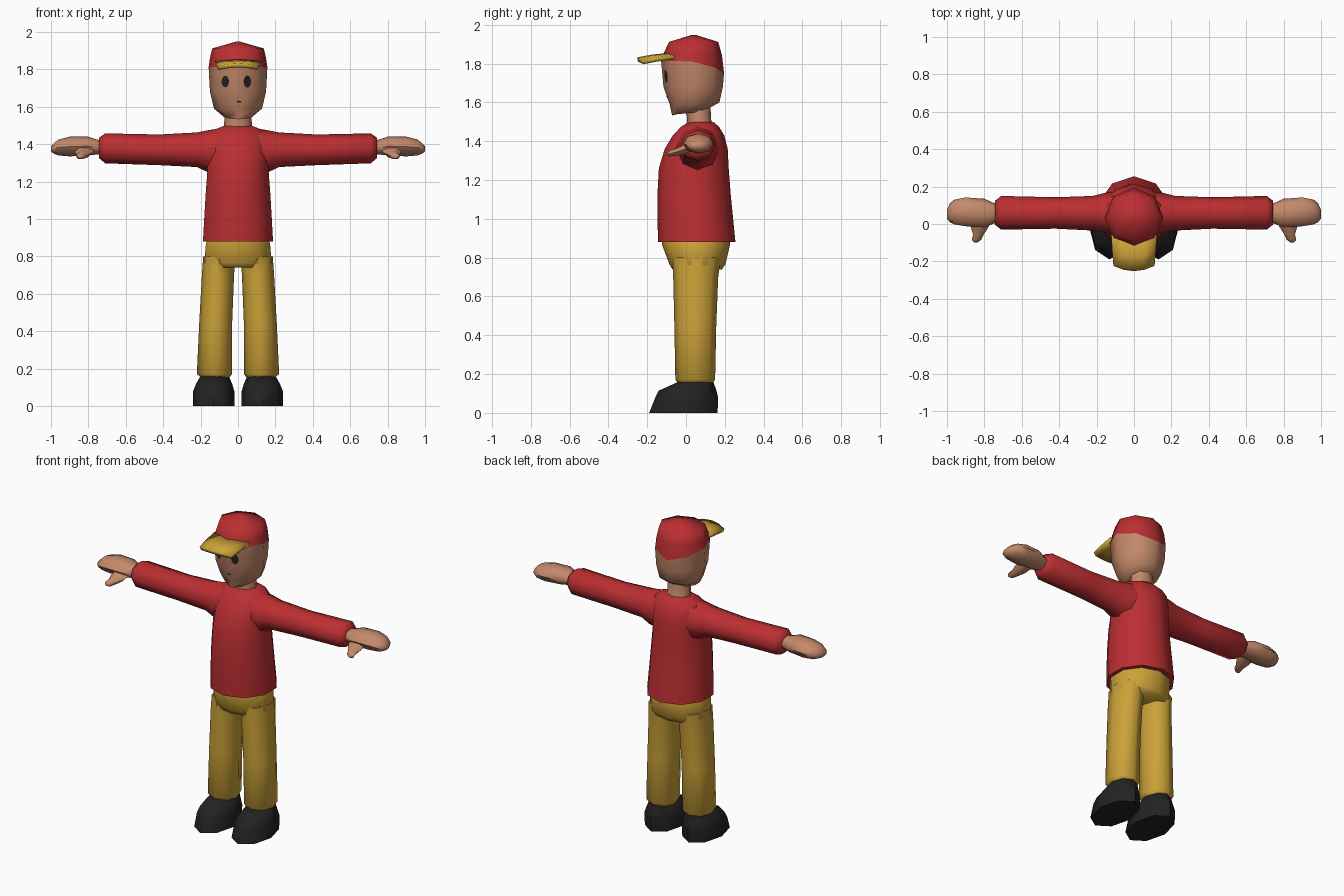
import bpy, bmesh, math
from mathutils import Vector
from mathutils.bvhtree import BVHTree

if "Cube" in bpy.data.objects:
    bpy.data.objects.remove(bpy.data.objects["Cube"])


def material(name, rgb):
    m = bpy.data.materials.new(name)
    m.diffuse_color = (*rgb, 1)
    m.use_nodes = True
    m.node_tree.nodes["Principled BSDF"].inputs["Base Color"].default_value = m.diffuse_color
    return m


RED = material("red", (0.50, 0.028, 0.032))
YELLOW = material("mustard", (0.60, 0.36, 0.04))
SKIN = material("skin", (0.55, 0.25, 0.145))
BLACK = material("black", (0.016, 0.016, 0.016))


def finish(name, bm, mat, mirror=False, angle=60):
    bmesh.ops.recalc_face_normals(bm, faces=bm.faces[:])
    me = bpy.data.meshes.new(name)
    bm.to_mesh(me)
    bm.free()
    me.materials.append(mat)
    ob = bpy.data.objects.new(name, me)
    bpy.context.collection.objects.link(ob)
    bpy.ops.object.select_all(action='DESELECT')
    ob.select_set(True)
    bpy.context.view_layer.objects.active = ob
    bpy.ops.object.shade_smooth_by_angle(angle=math.radians(angle))
    if mirror:
        ob.modifiers.new("Mirror", 'MIRROR')
    return ob


def skin_rings(rings):
    """Bridge rings of points and cap both ends."""
    bm = bmesh.new()
    loops = [[bm.verts.new(p) for p in r] for r in rings]
    n = len(loops[0])
    for a, b in zip(loops, loops[1:]):
        for i in range(n):
            j = (i + 1) % n
            bm.faces.new((a[i], a[j], b[j], b[i]))
    bm.faces.new(loops[0])
    bm.faces.new(loops[-1])
    return bm


def upright(sections, n=8, turn=0.0):
    """Sections (z, centre x, half width, y front, y back, front lift, back lift)."""
    rings = []
    for z, cx, rx, y0, y1, *lift in sections:
        f, b = lift or (0, 0)
        ring = []
        for i in range(n):
            a = 2 * math.pi * i / n + turn
            c, s = math.cos(a), math.sin(a)
            dz = f * s * s if s < 0 else b * s * s
            ring.append((cx + rx * c, (y0 + y1) / 2 + (y1 - y0) / 2 * s, z + dz))
        rings.append(ring)
    return skin_rings(rings)


def sideways(sections, n=8):
    """Sections (x, y front, y back, z low, z high)."""
    rings = []
    for x, y0, y1, z0, z1 in sections:
        ring = []
        for i in range(n):
            a = 2 * math.pi * i / n
            ring.append((x, (y0 + y1) / 2 + (y1 - y0) / 2 * math.cos(a),
                         (z0 + z1) / 2 + (z1 - z0) / 2 * math.sin(a)))
        rings.append(ring)
    return skin_rings(rings)


# Sweater: trunk and sleeves
finish("sweater_body", upright([
    (0.88, 0, 0.197, -0.143, 0.255),
    (1.00, 0, 0.190, -0.148, 0.243),
    (1.13, 0, 0.182, -0.147, 0.230),
    (1.26, 0, 0.172, -0.140, 0.220),
    (1.36, 0, 0.172, -0.110, 0.215),
    (1.43, 0, 0.170, -0.068, 0.197),
    (1.475, 0, 0.140, -0.025, 0.170),
    (1.50, 0, 0.075, 0.015, 0.140)], 10, math.pi / 2), RED)
finish("sleeve", sideways([
    (0.06, -0.06, 0.18, 1.24, 1.49),
    (0.16, -0.045, 0.165, 1.25, 1.475),
    (0.22, -0.035, 0.150, 1.278, 1.463),
    (0.42, -0.025, 0.143, 1.288, 1.452),
    (0.71, -0.030, 0.150, 1.298, 1.458),
    (0.742, -0.005, 0.125, 1.325, 1.435)]), RED, True)

# Hands with thumbs
finish("hand", sideways([
    (0.72, 0.01, 0.105, 1.345, 1.42),
    (0.755, 0.00, 0.115, 1.345, 1.425),
    (0.80, -0.018, 0.135, 1.340, 1.440),
    (0.90, -0.012, 0.142, 1.335, 1.440),
    (0.96, -0.002, 0.130, 1.340, 1.425),
    (0.985, 0.01, 0.110, 1.350, 1.405),
    (1.00, 0.03, 0.075, 1.362, 1.388)]), SKIN, True)
thumb = []
for y, x, z, rx, rz in [(0.03, 0.815, 1.375, 0.055, 0.030), (-0.015, 0.825, 1.355, 0.048, 0.028),
                        (-0.055, 0.832, 1.343, 0.029, 0.021), (-0.085, 0.842, 1.336, 0.025, 0.017),
                        (-0.098, 0.846, 1.333, 0.010, 0.008)]:
    thumb.append([(x + rx * math.cos(k * math.pi / 3), y, z + rz * math.sin(k * math.pi / 3))
                  for k in range(6)])
finish("thumb", skin_rings(thumb), SKIN, True)

# Trousers: hips and legs
finish("trouser_hips", upright([
    (0.74, 0, 0.170, -0.070, 0.185),
    (0.765, 0, 0.190, -0.085, 0.203),
    (0.87, 0, 0.180, -0.125, 0.228),
    (0.90, 0, 0.165, -0.120, 0.220)], 10, math.pi / 2), YELLOW)
finish("trouser_leg", upright([
    (0.15, 0.122, 0.075, -0.040, 0.138),
    (0.172, 0.126, 0.094, -0.055, 0.150),
    (0.45, 0.119, 0.088, -0.060, 0.156),
    (0.70, 0.107, 0.086, -0.066, 0.166),
    (0.80, 0.100, 0.086, -0.068, 0.180)]), YELLOW, True)

# Shoes
finish("shoe", upright([
    (0.00, 0.130, 0.110, -0.190, 0.163),
    (0.08, 0.130, 0.110, -0.158, 0.165),
    (0.115, 0.128, 0.098, -0.140, 0.157),
    (0.162, 0.125, 0.075, -0.035, 0.140)]), BLACK, True)

# Neck and head
finish("neck", upright([
    (1.47, 0, 0.080, 0.005, 0.145),
    (1.51, 0, 0.074, 0.005, 0.130),
    (1.60, 0, 0.070, 0.000, 0.125)]), SKIN)
brow = (1.810, 0, 0.157, -0.129, 0.196, 0.01, -0.06)
head_bm = upright([
    (1.545, 0, 0.075, -0.072, 0.100, -0.012, 0.015),
    (1.59, 0, 0.128, -0.084, 0.172, 0.0, 0.01),
    (1.68, 0, 0.150, -0.116, 0.190, 0.0, 0.0),
    brow], 8)
face = BVHTree.FromBMesh(head_bm)
finish("head", head_bm, SKIN)

# Cap: crown and curved brim
finish("cap_crown", upright([
    brow,
    (1.86, 0, 0.150, -0.112, 0.186, 0.0, -0.02),
    (1.912, 0, 0.138, -0.088, 0.166),
    (1.948, 0, 0.012, 0.030, 0.050)]), RED)
bm = bmesh.new()
columns = []
for k in range(-2, 3):
    t = k / 2
    col = []
    for y, half, z in ((-0.252, 0.110, 1.832), (-0.18, 0.116, 1.846), (-0.06, 0.122, 1.858)):
        back = 0.028 * t * t if y < -0.1 else 0
        col.append(bm.verts.new((half * t, y + back, z - 0.014 * t * t)))
    columns.append(col)
for a, b in zip(columns, columns[1:]):
    for i in range(2):
        bm.faces.new((a[i], b[i], b[i + 1], a[i + 1]))
brim = finish("cap_brim", bm, YELLOW, angle=40)
solid = brim.modifiers.new("Thickness", 'SOLIDIFY')
solid.thickness = 0.022
solid.offset = -1


def face_mark(name, cx, cz, rx, rz):
    """Thin oval laid over the front of the head."""
    bm = bmesh.new()

    def put(x, z):
        hit = face.ray_cast(Vector((x, -1, z)), Vector((0, 1, 0)))[0]
        return bm.verts.new((x, hit.y - 0.003, z))
    centre = put(cx, cz)
    rim = [put(cx + rx * math.cos(k * math.pi / 6), cz + rz * math.sin(k * math.pi / 6))
           for k in range(12)]
    for k in range(12):
        bm.faces.new((centre, rim[k], rim[(k + 1) % 12]))
    ob = finish(name, bm, BLACK)
    if ob.data.polygons[0].normal.y > 0:
        ob.data.flip_normals()


# Eyes and mouth
face_mark("left_eye", -0.068, 1.735, 0.020, 0.031)
face_mark("right_eye", 0.050, 1.735, 0.020, 0.033)
face_mark("mouth", 0.006, 1.627, 0.013, 0.005)
